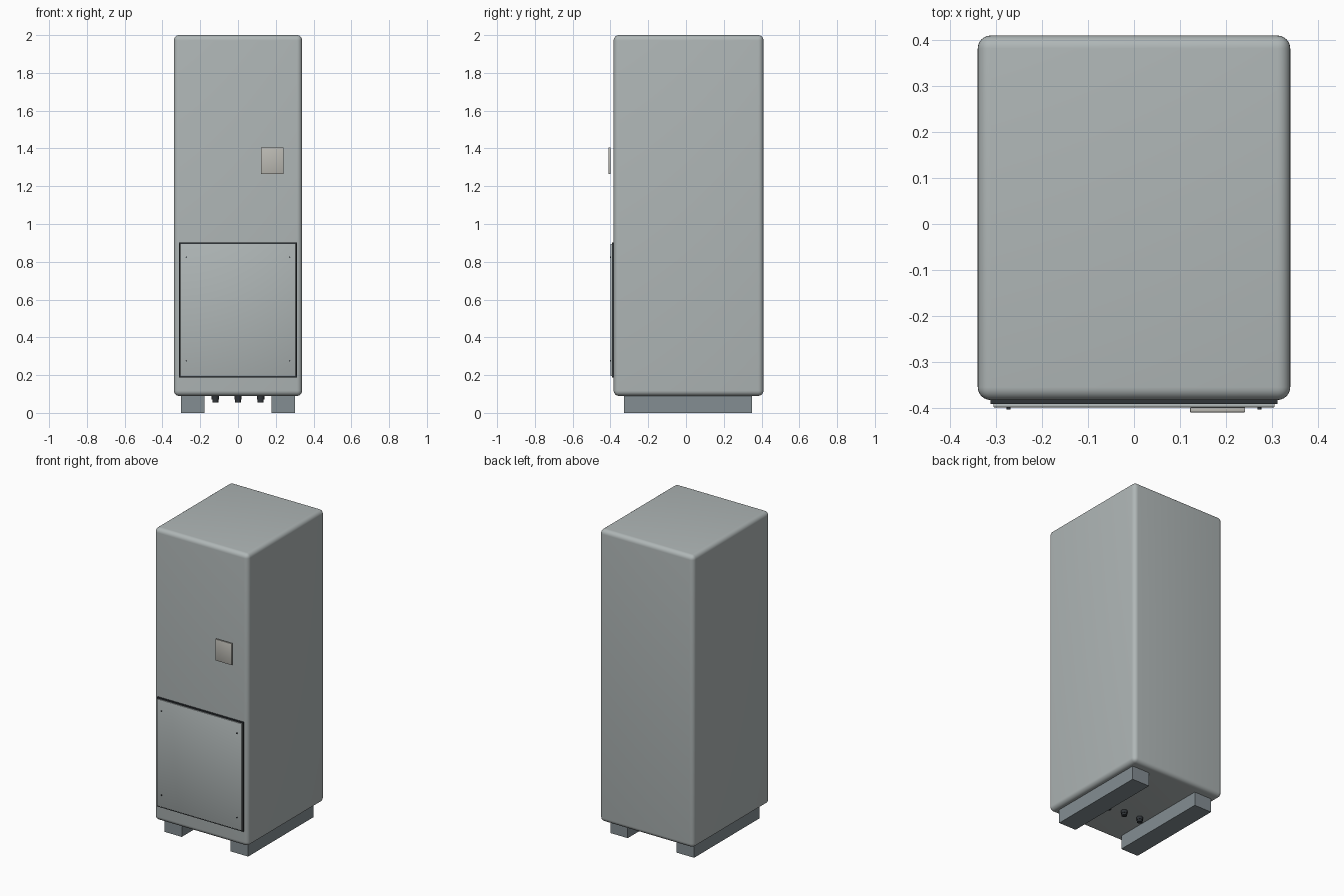
import bpy
import math

if "Cube" in bpy.data.objects:
    bpy.data.objects.remove(bpy.data.objects["Cube"])


def material(name, rgb):
    m = bpy.data.materials.new(name)
    m.diffuse_color = (*rgb, 1)
    m.use_nodes = True
    m.node_tree.nodes["Principled BSDF"].inputs["Base Color"].default_value = m.diffuse_color
    return m


SHELL = material("painted_shell", (0.43, 0.47, 0.47))
DARK = material("black_rubber", (0.03, 0.035, 0.04))
STEEL = material("base_steel", (0.23, 0.27, 0.29))
PLATE = material("plate_beige", (0.50, 0.49, 0.45))


def box(name, lo, hi, mat, bevel=0.0, segments=2):
    """Box between two opposite corners, optionally with rounded edges."""
    bpy.ops.mesh.primitive_cube_add(
        size=1, location=[(a + b) / 2 for a, b in zip(lo, hi)])
    ob = bpy.context.object
    ob.name = name
    ob.scale = [b - a for a, b in zip(lo, hi)]
    bpy.ops.object.transform_apply(location=False, rotation=False, scale=True)
    ob.data.materials.append(mat)
    if bevel:
        mod = ob.modifiers.new("rounded_edges", 'BEVEL')
        mod.width = bevel
        mod.segments = segments
        bpy.ops.object.modifier_apply(modifier=mod.name)
        bpy.ops.object.shade_smooth_by_angle(angle=math.radians(35))
    return ob


def cylinder(name, radius, depth, loc, mat, rot=(0, 0, 0), sides=24):
    bpy.ops.mesh.primitive_cylinder_add(
        vertices=sides, radius=radius, depth=depth, location=loc, rotation=rot)
    ob = bpy.context.object
    ob.name = name
    ob.data.materials.append(mat)
    bpy.ops.object.shade_smooth_by_angle(angle=math.radians(35))
    return ob


# Tall cabinet with rounded edges
box("cabinet", (-0.34, -0.383, 0.09), (0.34, 0.41, 2.0), SHELL, 0.028, 6)

# Lower service panel on a dark gasket
box("panel_gasket", (-0.312, -0.392, 0.188), (0.312, -0.382, 0.903), DARK)
box("service_panel", (-0.306, -0.399, 0.195), (0.306, -0.391, 0.895), SHELL, 0.002)

# Corner screws of the panel
for x in (-0.273, 0.273):
    for z in (0.275, 0.825):
        cylinder("panel_screw", 0.004, 0.006, (x, -0.4005, z), DARK,
                 (math.pi / 2, 0, 0), 12)

# Small plate standing just off the upper front
box("front_plate", (0.122, -0.41, 1.265), (0.242, -0.399, 1.405), PLATE, 0.002)

# Two base skids
for side in (-1, 1):
    xs = sorted((side * 0.177, side * 0.303))
    box("base_skid", (xs[0], -0.328, 0.0), (xs[1], 0.349, 0.092), STEEL)

# Pipe stubs with collars under the floor
for x in (-0.12, 0, 0.12):
    cylinder("pipe_collar", 0.019, 0.022, (x, -0.09, 0.081), DARK)
    cylinder("pipe_stub", 0.016, 0.035, (x, -0.09, 0.0735), DARK)
